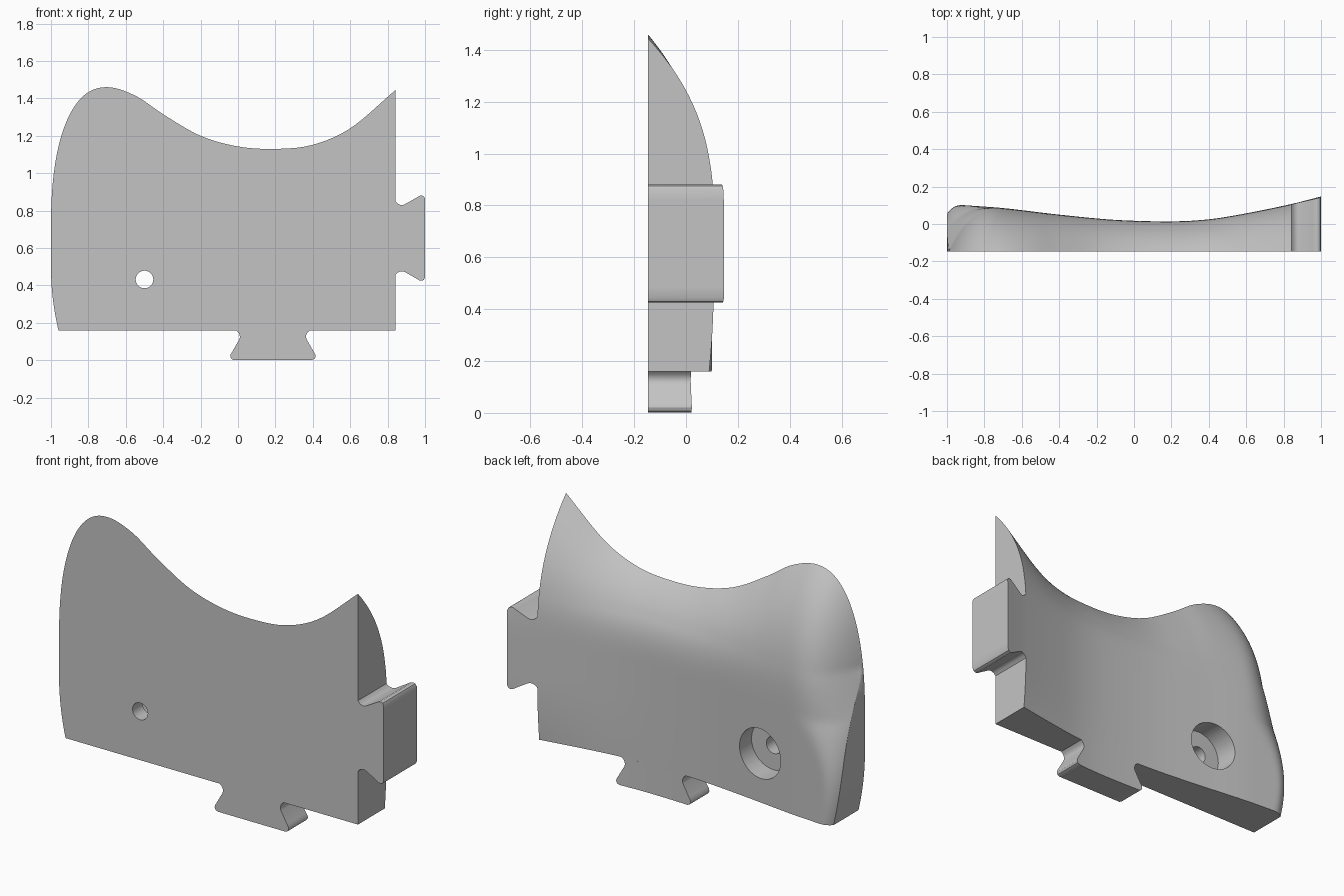
import bpy, bmesh, math

cube = bpy.data.objects.get("Cube")
if cube:
    bpy.data.objects.remove(cube, do_unlink=True)

FRONT, BASE, SIDE = -0.147, 0.16, 0.842
PEAK_X, PEAK_Z, DOME_Z, N = -0.7, 1.46, 0.71, 2.3

RIM = [(-0.84, 1.42), (-0.7, 1.46), (-0.55, 1.415), (-0.4, 1.315), (-0.2, 1.2), (0, 1.143),
       (0.2, 1.13), (0.4, 1.152), (0.6, 1.24), (0.842, 1.445)]
CREST = [(-1, 0.108), (-0.9, 0.1), (-0.7, 0.085), (-0.4, 0.05), (-0.1, 0.022),
         (0.2, 0.014), (0.4, 0.025), (0.6, 0.057), (0.842, 0.107), (1, 0.147)]

grey = bpy.data.materials.new("plain grey")
grey.use_nodes = True
grey.diffuse_color = (0.55, 0.55, 0.55, 1)
grey.node_tree.nodes["Principled BSDF"].inputs["Base Color"].default_value = (0.55, 0.55, 0.55, 1)


def smooth_curve(points, x):
    """Smooth interpolation through points sorted by x."""
    last = len(points) - 1

    def slope(i):
        a, b = points[max(i - 1, 0)], points[min(i + 1, last)]
        return (b[1] - a[1]) / (b[0] - a[0])

    i = 0
    while i < last - 1 and x > points[i + 1][0]:
        i += 1
    (x0, y0), (x1, y1) = points[i], points[i + 1]
    w = x1 - x0
    t = min(max((x - x0) / w, 0), 1)
    return ((1 + 2 * t) * (1 - t) ** 2 * y0 + t * (1 - t) ** 2 * w * slope(i)
            + t * t * (3 - 2 * t) * y1 + t * t * (t - 1) * w * slope(i + 1))


def rim_height(x):
    if x >= PEAK_X:
        return smooth_curve(RIM, x)
    v = min((PEAK_X - x) / 0.3, 1)
    return DOME_Z + (PEAK_Z - DOME_Z) * (1 - v ** N) ** (1 / N)


def left_edge(z):
    return -1 + 0.04 * (max(0, 0.5 - z) / 0.34) ** 2


def back_y(x, z):
    """Back surface: domed to the rim, rounded to the outer side."""
    z = max(z, BASE)
    top = rim_height(min(max(x, PEAK_X), SIDE))
    u = max(0, (z - DOME_Z) / (top - DOME_Z))
    radius = 0.08 + 0.22 * min((z - BASE) / (DOME_Z - BASE), 1) ** 3
    v = min(max(0, 1 - (x - left_edge(z)) / radius), 1)
    m = min((u ** N + v ** N) ** (1 / N), 1)
    wall = 0.87 * (1 - min((z - BASE) / 0.8, 1) ** 2.2)
    taper = 0.025 * max(x, 0) ** 2 * (max(0, 0.5 - z) / 0.34) ** 2
    thick = smooth_curve(CREST, x) - FRONT - taper
    return FRONT + thick * (1 - (1 - wall) * m ** 2.7)


def plate(name, grid):
    """Solid between the flat front and the curved back over a grid of (x, z)."""
    bm = bmesh.new()
    front = [[bm.verts.new((x, FRONT, z)) for x, z in row] for row in grid]
    back = [[bm.verts.new((x, back_y(x, z), z)) for x, z in row] for row in grid]
    rows, cols = len(grid), len(grid[0])
    for i in range(rows - 1):
        for j in range(cols - 1):
            for s in (front, back):
                q = [s[i][j], s[i + 1][j], s[i + 1][j + 1], s[i][j + 1]]
                bm.faces.new(q if s is front else q[::-1])
    border = ([(0, j) for j in range(cols)] + [(i, cols - 1) for i in range(1, rows)]
              + [(rows - 1, j) for j in range(cols - 2, -1, -1)]
              + [(i, 0) for i in range(rows - 2, 0, -1)])
    for (a, b), (c, d) in zip(border, border[1:] + border[:1]):
        bm.faces.new((front[a][b], front[c][d], back[c][d], back[a][b]))
    bmesh.ops.remove_doubles(bm, verts=bm.verts, dist=0.0002)
    bmesh.ops.recalc_face_normals(bm, faces=bm.faces)
    mesh = bpy.data.meshes.new(name)
    bm.to_mesh(mesh)
    bm.free()
    mesh.materials.append(grey)
    ob = bpy.data.objects.new(name, mesh)
    bpy.context.collection.objects.link(ob)
    return ob


def activate(ob):
    bpy.ops.object.select_all(action='DESELECT')
    ob.select_set(True)
    bpy.context.view_layer.objects.active = ob


def drill(ob, radius, y0, y1):
    """Cut a round hole running front to back."""
    bpy.ops.mesh.primitive_cylinder_add(
        vertices=48, radius=radius, depth=y1 - y0,
        location=(-0.5, (y0 + y1) / 2, 0.432), rotation=(math.pi / 2, 0, 0))
    cutter = bpy.context.object
    cutter.hide_render = True
    activate(ob)
    mod = ob.modifiers.new("hole", 'BOOLEAN')
    mod.operation, mod.solver, mod.object = 'DIFFERENCE', 'EXACT', cutter
    bpy.ops.object.modifier_apply(modifier=mod.name)
    bpy.data.objects.remove(cutter, do_unlink=True)


# Main body: columns crowd towards the rounded outer side
COLS, ROWS = 80, 48
body_grid = []
for i in range(COLS + 1):
    x = -1 + (SIDE + 1) * (i / COLS) ** 1.9
    top = rim_height(x)
    column = []
    for j in range(ROWS + 1):
        z = BASE + (top - BASE) * (1 - (1 - j / ROWS) ** 1.5)
        shift = (left_edge(z) + 1) * (SIDE - x) / (SIDE + 1)
        column.append((x + shift, z))
    body_grid.append(column)
body = plate("body", body_grid)

# Fixing hole with a wide recess from the back
drill(body, 0.047, -0.3, 0.3)
drill(body, 0.138, -0.06, 0.3)

# Dovetail tabs: (distance out, half width)
DOVETAIL = [(0, 0.197), (0.012, 0.184), (0.025, 0.178), (0.038, 0.177), (0.05, 0.181),
            (0.115, 0.218), (0.128, 0.226), (0.14, 0.228), (0.152, 0.223), (0.159, 0.209)]
STEPS = [k / 5 - 1 for k in range(11)]
side_tab = plate("side_tab", [[(SIDE + d, 0.653 + h * s) for s in STEPS] for d, h in DOVETAIL])
lower_tab = plate("lower_tab", [[(0.187 + h * s, BASE - d) for s in STEPS] for d, h in DOVETAIL])

for ob in (body, side_tab, lower_tab):
    activate(ob)
    bpy.ops.object.shade_smooth_by_angle(angle=math.radians(32))
